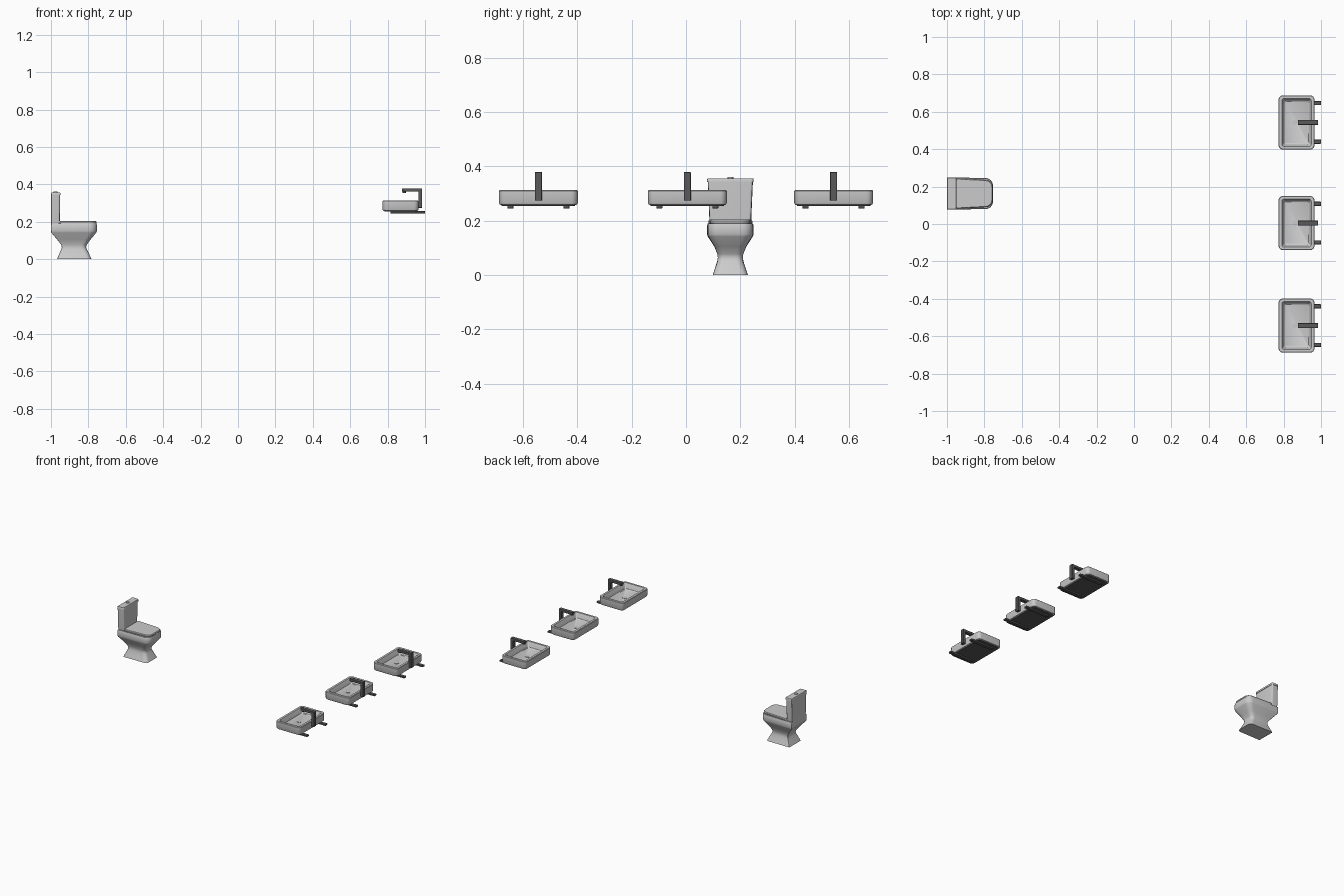
import bpy, bmesh, math
from mathutils import Vector

if "Cube" in bpy.data.objects:
    bpy.data.objects.remove(bpy.data.objects["Cube"])


def material(name, c):
    m = bpy.data.materials.new(name)
    m.diffuse_color = (c, c, c, 1)
    m.use_nodes = True
    m.node_tree.nodes["Principled BSDF"].inputs["Base Color"].default_value = m.diffuse_color
    return m


DARK = material("dark_metal", 0.1)


def finish(name, bm, mat=None, bevel=0, angle=35):
    bmesh.ops.recalc_face_normals(bm, faces=bm.faces)
    me = bpy.data.meshes.new(name)
    bm.to_mesh(me)
    bm.free()
    ob = bpy.data.objects.new(name, me)
    bpy.context.collection.objects.link(ob)
    if mat:
        me.materials.append(mat)
    if bevel:
        b = ob.modifiers.new("bevel", 'BEVEL')
        b.width, b.segments = bevel, 2
    bpy.ops.object.select_all(action='DESELECT')
    ob.select_set(True)
    bpy.context.view_layer.objects.active = ob
    bpy.ops.object.shade_smooth_by_angle(angle=math.radians(angle))
    return ob


def rounded(x0, x1, hy_back, hy_front, r_back, r_front, steps=6):
    """Outline with its back at x0 and its front at x1, rounded corners."""
    pts = []
    for x, y, r, a0 in ((x1 - r_front, hy_front - r_front, r_front, 0),
                        (x0 + r_back, hy_back - r_back, r_back, 90),
                        (x0 + r_back, r_back - hy_back, r_back, 180),
                        (x1 - r_front, r_front - hy_front, r_front, 270)):
        for i in range(steps + 1):
            a = math.radians(a0 + 90 * i / steps)
            pts.append((x + r * math.cos(a), y + r * math.sin(a)))
    return pts


def loft(name, rings, cy, mat=None):
    """Skin rings of (z, outline arguments), capped at both ends."""
    bm = bmesh.new()
    loops = [[bm.verts.new((x, y + cy, z)) for x, y in rounded(*args)]
             for z, *args in rings]
    for a, b in zip(loops, loops[1:]):
        for i in range(len(a)):
            j = (i + 1) % len(a)
            bm.faces.new((a[i], a[j], b[j], b[i]))
    bm.faces.new(loops[0][::-1])
    bm.faces.new(loops[-1])
    return finish(name, bm, mat)


def box(name, lo, hi, mat=None, bevel=0):
    bm = bmesh.new()
    bmesh.ops.create_cube(bm, size=1)
    lo, hi = Vector(lo), Vector(hi)
    for v in bm.verts:
        v.co = (lo + hi) / 2 + v.co * (hi - lo)
    return finish(name, bm, mat, bevel)


def disc(name, loc, r, h, mat=None):
    bm = bmesh.new()
    bmesh.ops.create_cone(bm, cap_ends=True, segments=24, radius1=r, radius2=r, depth=h)
    bmesh.ops.translate(bm, verts=bm.verts, vec=loc)
    return finish(name, bm, mat)


# Toilet: pedestal and bowl
TY = 0.163
loft("toilet_bowl", [
    (0.0, -0.968, -0.783, 0.065, 0.064, 0.004, 0.025),
    (0.03, -0.955, -0.797, 0.055, 0.054, 0.004, 0.025),
    (0.052, -0.945, -0.808, 0.048, 0.047, 0.004, 0.025),
    (0.065, -0.942, -0.812, 0.046, 0.046, 0.004, 0.025),
    (0.078, -0.946, -0.808, 0.048, 0.048, 0.004, 0.027),
    (0.105, -0.967, -0.788, 0.059, 0.058, 0.004, 0.03),
    (0.142, -0.998, -0.758, 0.083, 0.08, 0.004, 0.038),
    (0.150, -1.0, -0.754, 0.086, 0.083, 0.004, 0.04),
    (0.182, -1.0, -0.754, 0.086, 0.083, 0.004, 0.04),
    (0.190, -0.998, -0.757, 0.083, 0.08, 0.004, 0.038)], TY)
# Seat and closed lid
loft("toilet_seat_lid", [
    (0.188, -0.95, -0.759, 0.078, 0.07, 0.008, 0.036),
    (0.192, -0.952, -0.756, 0.081, 0.073, 0.01, 0.038),
    (0.199, -0.952, -0.756, 0.081, 0.073, 0.01, 0.038),
    (0.204, -0.95, -0.76, 0.077, 0.069, 0.008, 0.036)], TY)
# Tank with its cover and flush button
loft("toilet_tank", [
    (0.188, -0.999, -0.954, 0.075, 0.074, 0.003, 0.008),
    (0.205, -0.999, -0.953, 0.077, 0.076, 0.003, 0.008),
    (0.343, -0.999, -0.952, 0.083, 0.082, 0.003, 0.008)], TY)
loft("tank_cover", [
    (0.342, -1.0, -0.949, 0.086, 0.085, 0.004, 0.009),
    (0.352, -1.0, -0.949, 0.086, 0.085, 0.004, 0.009),
    (0.356, -0.998, -0.951, 0.084, 0.083, 0.003, 0.008)], TY)
disc("flush_button", (-0.976, TY, 0.357), 0.011, 0.007)

# Three wall basins, each with drain, tap and two brackets
for n, cy in enumerate((-0.543, 0.005, 0.543), 1):
    def ring(z, d, r, x0=0.773, x1=0.965, hy=0.145):
        return (z, x0 + d, x1 - d, hy - d, hy - d, r, r)
    inner = dict(x0=0.793, x1=0.946, hy=0.126)
    loft(f"basin_{n}", [
        ring(0.257, 0.009, 0.018), ring(0.260, 0.003, 0.022),
        ring(0.266, 0, 0.024), ring(0.310, 0, 0.024), ring(0.313, 0.003, 0.021),
        ring(0.313, -0.002, 0.012, **inner), ring(0.310, 0, 0.01, **inner),
        ring(0.279, 0.009, 0.01, **inner), ring(0.275, 0.014, 0.008, **inner)], cy)
    loft(f"basin_underside_{n}", [ring(0.255, 0.01, 0.017), ring(0.258, 0.01, 0.017)], cy, DARK)
    disc(f"drain_{n}", (0.861, cy, 0.275), 0.015, 0.004)
    box(f"tap_post_{n}", (0.964, cy - 0.013, 0.274), (0.984, cy + 0.013, 0.378), DARK, 0.002)
    box(f"tap_arm_{n}", (0.876, cy - 0.013, 0.362), (0.984, cy + 0.013, 0.379), DARK, 0.002)
    disc(f"tap_nozzle_{n}", (0.888, cy, 0.36), 0.009, 0.01, DARK)
    for side, s in (("left", -1), ("right", 1)):
        y = cy + s * 0.103
        box(f"bracket_{side}_{n}", (0.815, y - 0.011, 0.245), (1.0, y + 0.011, 0.257), DARK, 0.002)
